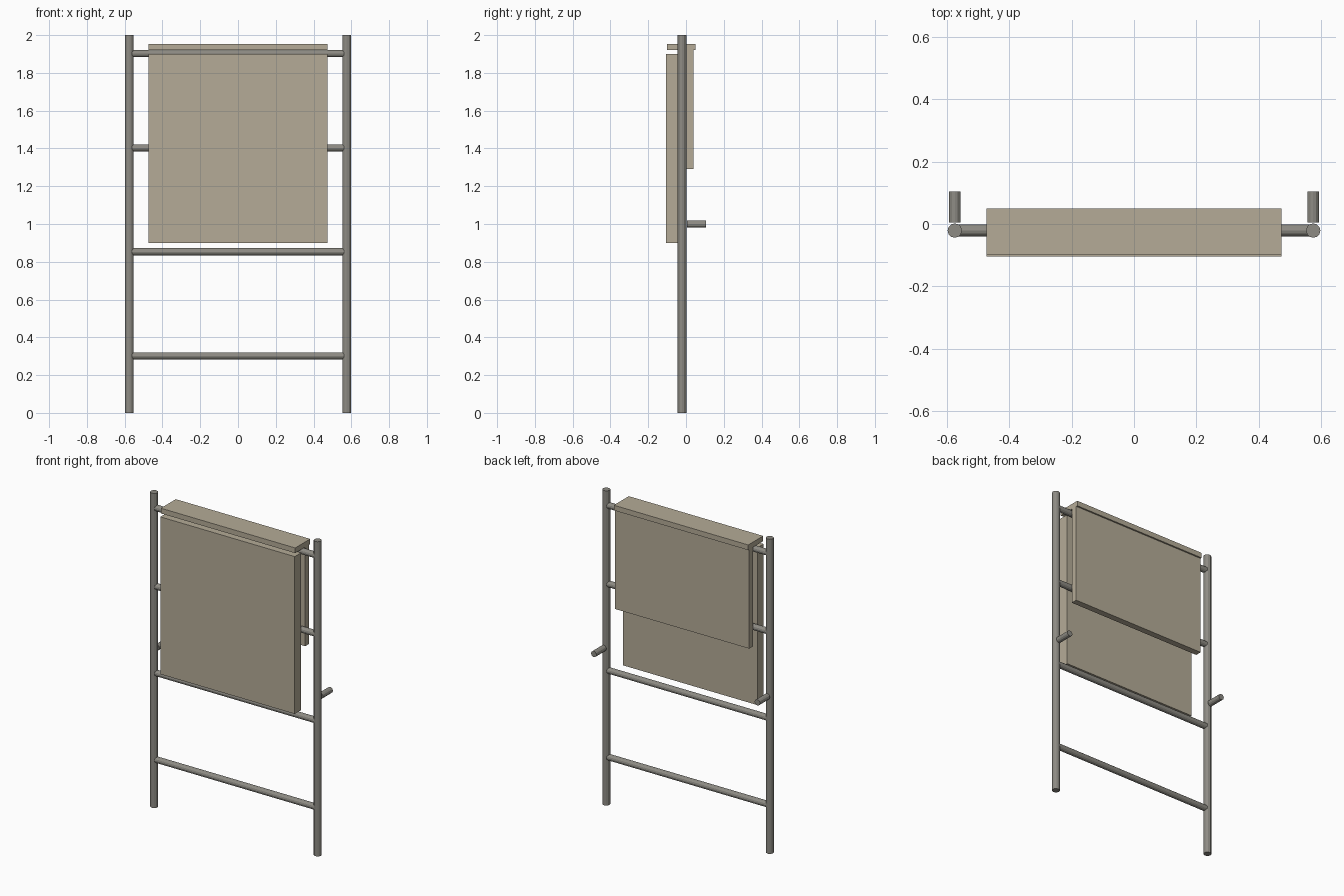
import bpy
from math import pi

if "Cube" in bpy.data.objects:
    bpy.data.objects.remove(bpy.data.objects["Cube"])


def material(name, rgb):
    m = bpy.data.materials.new(name)
    m.diffuse_color = (*rgb, 1)
    m.use_nodes = True
    m.node_tree.nodes["Principled BSDF"].inputs["Base Color"].default_value = m.diffuse_color
    return m


metal = material("dull_metal", (0.27, 0.26, 0.23))
cloth = material("beige_cloth", (0.46, 0.41, 0.31))


def tube(name, loc, radius, length, rot=(0, 0, 0)):
    bpy.ops.mesh.primitive_cylinder_add(vertices=12, radius=radius, depth=length,
                                        location=loc, rotation=rot)
    ob = bpy.context.object
    ob.name = name
    ob.data.materials.append(metal)


def panel(name, y0, y1, z0, z1, width=0.945):
    bpy.ops.mesh.primitive_cube_add(size=1, location=(0, (y0 + y1) / 2, (z0 + z1) / 2))
    ob = bpy.context.object
    ob.name = name
    ob.scale = (width, y1 - y0, z1 - z0)
    bpy.ops.object.transform_apply(location=False, rotation=False, scale=True)
    ob.data.materials.append(cloth)


# Side posts and rear pegs
for side, x in (("left", -0.575), ("right", 0.575)):
    tube(f"{side}_post", (x, -0.021, 1.0), 0.023, 2.0)
    tube(f"{side}_peg", (x, 0.055, 1.0), 0.019, 0.10, (pi / 2, 0, 0))

# Cross rungs
for i, z in enumerate((0.302, 0.853, 1.403, 1.902)):
    tube(f"rung_{i + 1}", (0, -0.021, z), 0.019, 1.13, (0, pi / 2, 0))

# Hanging cloth: front drop, top fold, back drop
panel("cloth_front", -0.105, -0.042, 0.90, 1.90)
panel("cloth_top", -0.10, 0.05, 1.92, 1.953)
panel("cloth_back", 0.0, 0.04, 1.29, 1.92)
